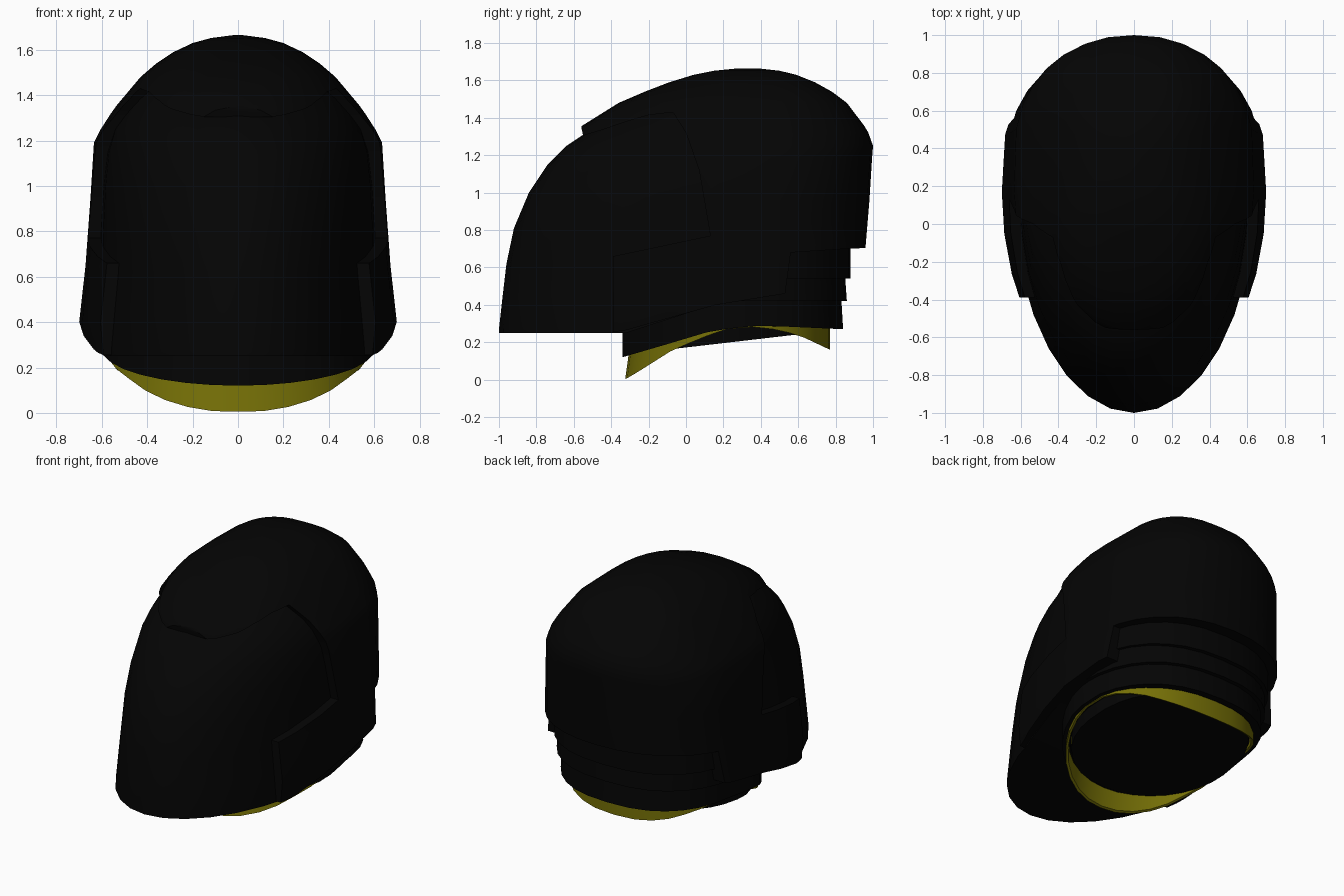
import bpy, bmesh, math

if "Cube" in bpy.data.objects:
    bpy.data.objects.remove(bpy.data.objects["Cube"], do_unlink=True)


def material(name, rgb):
    m = bpy.data.materials.new(name)
    m.use_nodes = True
    m.diffuse_color = (*rgb, 1)
    m.node_tree.nodes["Principled BSDF"].inputs["Base Color"].default_value = (*rgb, 1)
    return m


BLACK = material("matte black", (0.0013, 0.0013, 0.0013))
YELLOW = material("olive yellow", (0.18, 0.162, 0.002))


def height(z, y):
    """A height is a number, or (y, z) points to interpolate along y."""
    if isinstance(z, (int, float)):
        return z
    if y <= z[0][0]:
        return z[0][1]
    for (y0, z0), (y1, z1) in zip(z, z[1:]):
        if y <= y1:
            return z0 + (z1 - z0) * (y - y0) / (y1 - y0)
    return z[-1][1]


def finish(name, bm, mat):
    bmesh.ops.recalc_face_normals(bm, faces=bm.faces)
    me = bpy.data.meshes.new(name)
    bm.to_mesh(me)
    bm.free()
    me.materials.append(mat)
    ob = bpy.data.objects.new(name, me)
    bpy.context.collection.objects.link(ob)
    return ob


def loft(name, rows, mat, closed=False, back_power=2.4, straight=0.0, n=32):
    """Rows of (height, half width, front y, centre y, back y, optional roundness power).
    straight is the share of the back half with flat sides; closed makes a tube wall."""
    bm = bmesh.new()
    rings = []
    for z, w, front, mid, back, *power in rows:
        front_power = power[0] if power else 2
        ring = []
        for i in range(n):
            a = 2 * math.pi * i / n
            s, c = math.sin(a), math.cos(a)
            behind = c > 1e-6
            p = max(back_power, front_power) if behind else front_power
            x = w * math.copysign(abs(s) ** (2 / p), s)
            reach = abs(c) ** (2 / p)
            if behind:
                y = mid + (back - mid) * (straight + (1 - straight) * reach)
            else:
                y = mid - (mid - front) * reach
            ring.append(bm.verts.new((x, y, height(z, y))))
        rings.append(ring)
    pairs = list(zip(rings, rings[1:]))
    if closed:
        pairs.append((rings[-1], rings[0]))
    else:
        bm.faces.new(rings[0])
        bm.faces.new(rings[-1])
    for r, s in pairs:
        for i in range(n):
            j = (i + 1) % n
            bm.faces.new((r[i], r[j], s[j], s[i]))
    return finish(name, bm, mat)


def side_prism(name, points):
    """Side outline (y, z) extruded across the whole width."""
    bm = bmesh.new()
    face = bm.faces.new([bm.verts.new((-1, y, z)) for y, z in points])
    ext = bmesh.ops.extrude_face_region(bm, geom=[face])
    bmesh.ops.translate(bm, vec=(2, 0, 0),
                        verts=[v for v in ext["geom"] if isinstance(v, bmesh.types.BMVert)])
    return finish(name, bm, BLACK)


def trim(ob, outline):
    """Keep only what lies inside a side outline."""
    tool = side_prism("outline", outline)
    mod = ob.modifiers.new("Trim", "BOOLEAN")
    mod.object, mod.operation, mod.solver = tool, "INTERSECT", "EXACT"
    bpy.context.view_layer.objects.active = ob
    bpy.ops.object.modifier_apply(modifier=mod.name)
    bpy.data.objects.remove(tool, do_unlink=True)


# Outer shell: dome and cheek guards
shell = loft("outer_shell", [
    (0.20, 0.68, -0.97, 0.17, 0.90), (0.40, 0.70, -0.97, 0.17, 0.93),
    (0.65, 0.672, -0.95, 0.17, 0.955), (0.95, 0.65, -0.86, 0.17, 0.98),
    (1.19, 0.635, -0.66, 0.18, 0.995), (1.25, 0.605, -0.61, 0.19, 1.0),
    (1.32, 0.56, -0.58, 0.20, 0.975, 1.9), (1.355, 0.535, -0.56, 0.21, 0.955, 1.95),
    (1.48, 0.43, -0.36, 0.25, 0.86, 2.45), (1.54, 0.36, -0.22, 0.28, 0.78, 2.5),
    (1.59, 0.285, -0.09, 0.29, 0.69, 2.5), (1.63, 0.20, 0.04, 0.31, 0.59, 2.4),
    (1.652, 0.12, 0.15, 0.32, 0.50), (1.665, 0.02, 0.28, 0.33, 0.38)],
    BLACK, back_power=2.2, straight=0.22)
trim(shell, [
    (-0.39, 0.255), (-0.32, 0.265), (0.16, 0.40), (0.53, 0.46), (0.56, 0.68), (0.86, 0.70),
    (1.1, 0.71), (1.1, 1.8), (-0.565, 1.8), (-0.56, 1.35), (-0.55, 1.305), (-0.45, 1.335),
    (-0.32, 1.38), (-0.2, 1.415), (-0.07, 1.43), (0.0, 1.32), (0.07, 1.12), (0.13, 0.77),
    (-0.39, 0.66)])

# Face visor, set slightly inside the shell
visor = loft("visor", [
    (0.20, 0.64, -1.0, 0.17, 0.7), (0.27, 0.64, -1.0, 0.17, 0.7),
    (0.45, 0.625, -0.98, 0.17, 0.7), (0.62, 0.61, -0.96, 0.17, 0.7),
    (0.81, 0.605, -0.92, 0.17, 0.7), (1.0, 0.595, -0.84, 0.17, 0.7),
    (1.15, 0.58, -0.74, 0.17, 0.7), (1.25, 0.55, -0.64, 0.18, 0.7),
    (1.31, 0.515, -0.55, 0.19, 0.7), (1.42, 0.44, -0.37, 0.2, 0.65),
    (1.52, 0.30, -0.12, 0.25, 0.6)], BLACK)
trim(visor, [
    (-1.2, 0.25), (-0.32, 0.25), (0.16, 0.405), (0.3, 0.45), (0.3, 1.8), (-1.2, 1.8)])


def tube(name, top, bottom, w, front, back, mat, flare=0.0, wall=0.05, lean=0.0):
    """Oval tube wall between two edge heights; lean draws the top front edge back."""
    return loft(name, [
        (top, w, front + lean, 0.22, back), (bottom, w, front, 0.22, back + flare),
        (bottom, w - wall, front + wall, 0.22, back + flare - wall),
        (top, w - wall, front + wall + lean, 0.22, back - wall)], mat, closed=True)


# Stepped plates at the nape, the lowest one running round as the collar
collar_edge = [(-0.34, 0.12), (-0.1, 0.19), (0.15, 0.265), (0.4, 0.29), (0.84, 0.27)]
parts = [
    shell, visor,
    tube("upper_nape_plate", 0.75, 0.54, 0.645, -0.30, 0.88, BLACK),
    tube("middle_nape_plate", 0.56, 0.42, 0.63, -0.30, 0.85, BLACK, 0.01),
    tube("collar", 0.44, collar_edge, 0.605, -0.34, 0.83, BLACK, 0.01)]

# Neck seal with a saddle-shaped lower edge
seal_edge = [(-0.32, 0.005), (-0.26, 0.04), (-0.07, 0.16), (0.2, 0.27), (0.4, 0.285),
             (0.6, 0.24), (0.77, 0.16)]
parts.append(tube("neck_seal", 0.36, seal_edge, 0.58, -0.325, 0.77, YELLOW,
                  wall=0.015, lean=0.05))

# Dark tilted panel closing the neck opening
panel_tilt = [(-0.34, 0.133), (0.77, 0.262)]
parts.append(loft("neck_panel", [
    (0.40, 0.57, -0.26, 0.22, 0.755), (panel_tilt, 0.54, -0.295, 0.22, 0.755)], BLACK))

# Smooth surfaces with crisp plate edges
for ob in bpy.context.scene.objects:
    ob.select_set(ob in parts)
bpy.context.view_layer.objects.active = shell
bpy.ops.object.shade_smooth_by_angle(angle=math.radians(32))
